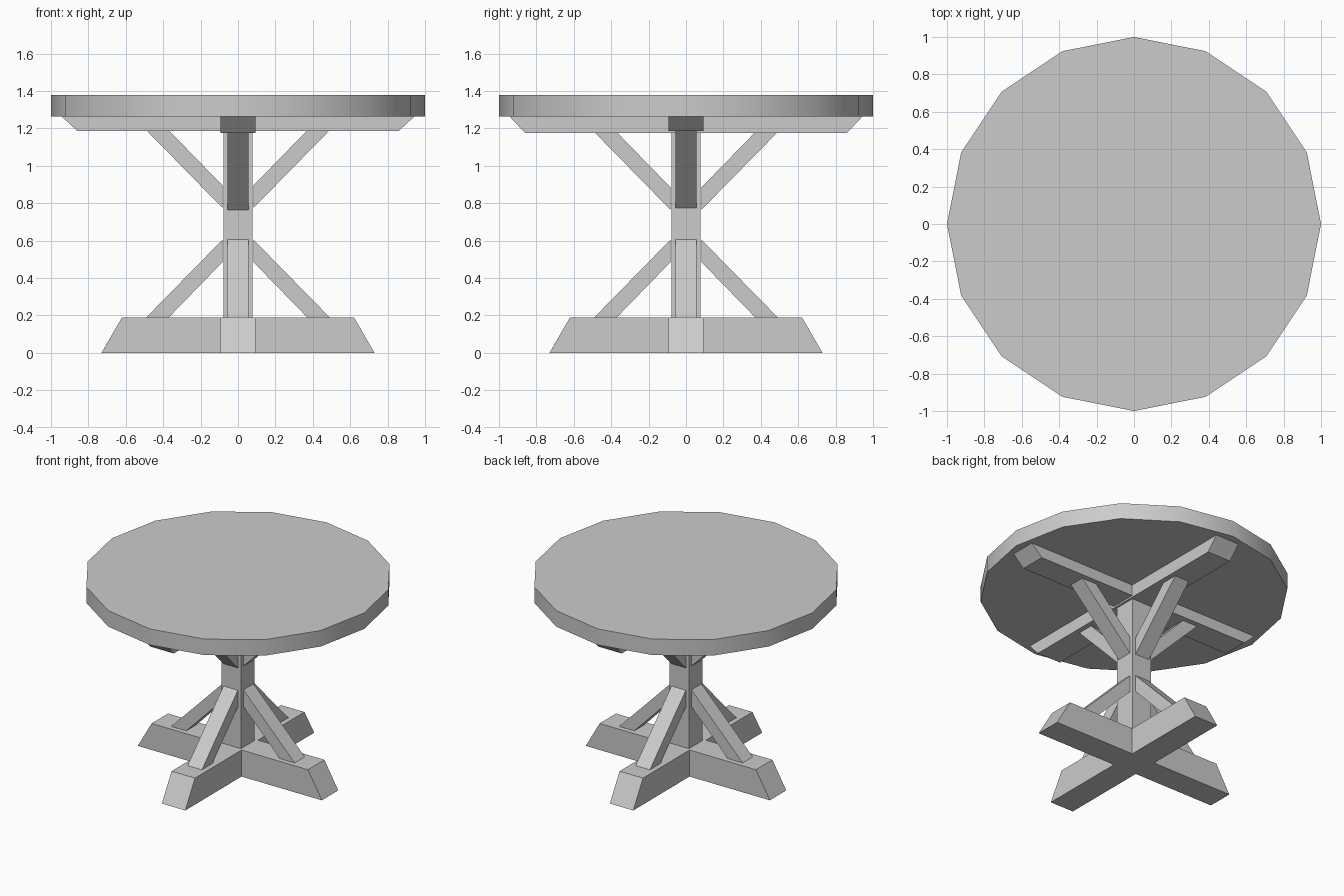
import bpy
import bmesh
from math import pi, radians
from mathutils import Matrix

cube = bpy.data.objects.get("Cube")
if cube:
    bpy.data.objects.remove(cube, do_unlink=True)

GREY = (0.6, 0.6, 0.6, 1)
grey = bpy.data.materials.new("plain grey")
grey.use_nodes = True
grey.diffuse_color = GREY
grey.node_tree.nodes["Principled BSDF"].inputs["Base Color"].default_value = GREY


def finish(name, bm):
    bmesh.ops.recalc_face_normals(bm, faces=bm.faces)
    mesh = bpy.data.meshes.new(name)
    bm.to_mesh(mesh)
    bm.free()
    mesh.materials.append(grey)
    obj = bpy.data.objects.new(name, mesh)
    bpy.context.collection.objects.link(obj)
    return obj


def timber(name, profile, half_width, angle=0):
    """Extrude an x-z outline sideways, then turn it about the z axis."""
    bm = bmesh.new()
    face = bm.faces.new([bm.verts.new((x, -half_width, z)) for x, z in profile])
    side = bmesh.ops.extrude_face_region(bm, geom=[face])["geom"]
    verts = [v for v in side if isinstance(v, bmesh.types.BMVert)]
    bmesh.ops.translate(bm, verts=verts, vec=(0, 2 * half_width, 0))
    bmesh.ops.rotate(bm, verts=bm.verts, matrix=Matrix.Rotation(angle, 3, "Z"))
    return finish(name, bm)


def beam(bottom, top, z0, z1):
    return [(-bottom, z0), (bottom, z0), (top, z1), (-top, z1)]


# Round top with sixteen sides
bm = bmesh.new()
bmesh.ops.create_cone(bm, cap_ends=True, segments=16, radius1=1, radius2=1, depth=0.115,
                      matrix=Matrix.Translation((0, 0, 1.3225)))
top = finish("table_top", bm)
bpy.context.view_layer.objects.active = top
top.select_set(True)
bpy.ops.object.shade_smooth_by_angle(angle=radians(30))

# Central post
timber("post", beam(0.078, 0.078, 0.1, 1.2), 0.078)

# Crossed feet and crossed top supports
for label, angle, drop in (("side", 0, 1.187), ("front", pi / 2, 1.175)):
    timber(label + "_foot", beam(0.73, 0.62, 0, 0.19), 0.093, angle)
    timber(label + "_support", beam(0.86, 0.945, drop, 1.266), 0.093, angle)

# Diagonal braces around the post
lower = [(0.37, 0.19), (0.49, 0.19), (0.083, 0.605), (0.083, 0.485)]
for i, label in enumerate(("left", "back", "right", "front")):
    shift = 0.01 * (1 - i % 2)
    upper = [(x, 1.37 - z + shift) for x, z in lower]
    timber(label + "_lower_brace", lower, 0.057, i * pi / 2)
    timber(label + "_upper_brace", upper, 0.057, i * pi / 2)
